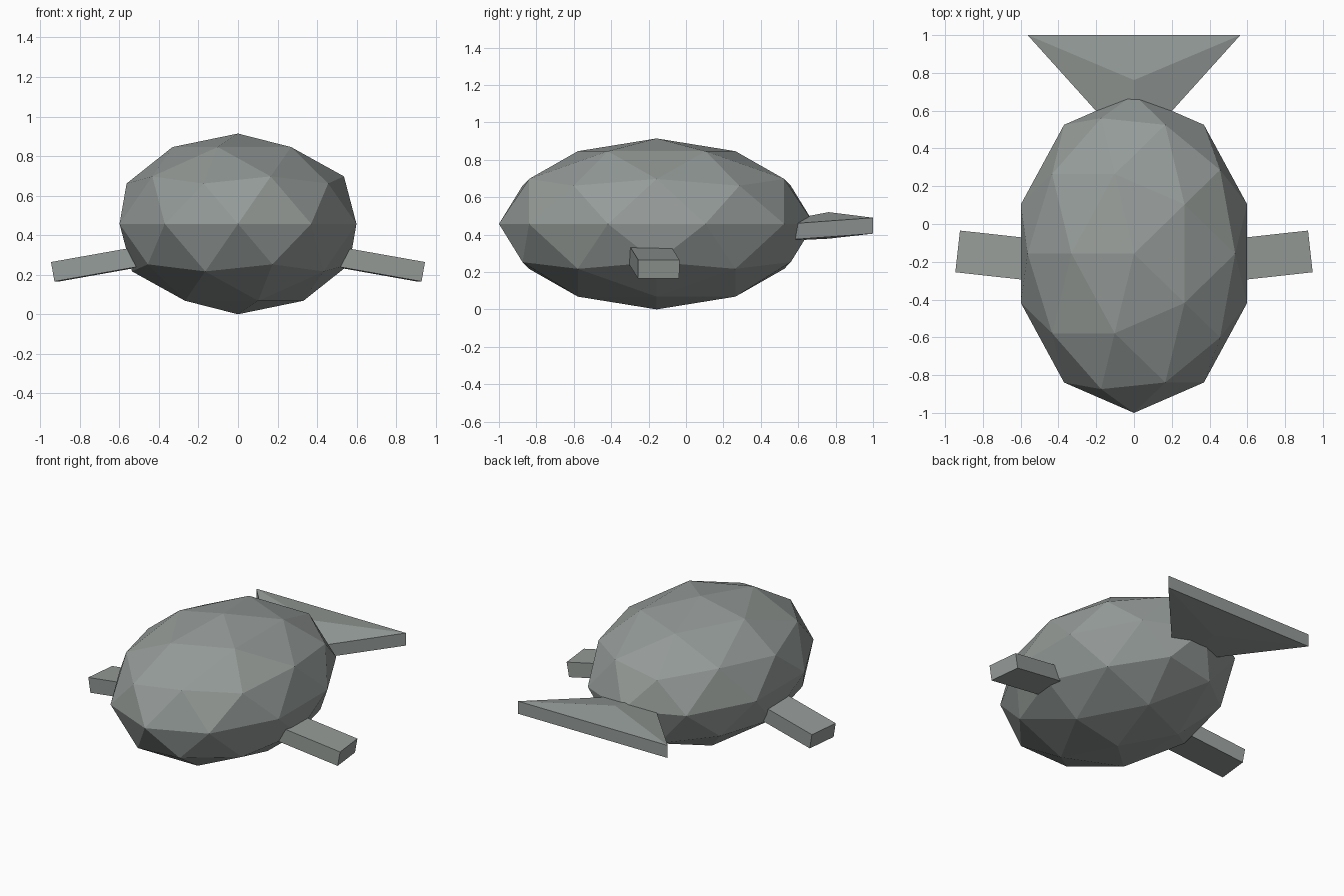
import bpy
import bmesh
import math
from mathutils import Matrix, Vector

if "Cube" in bpy.data.objects:
    bpy.data.objects.remove(bpy.data.objects["Cube"], do_unlink=True)

# Single stone grey for the whole model
grey = bpy.data.materials.new("stone_grey")
grey.use_nodes = True
colour = (0.30, 0.33, 0.315, 1)
grey.diffuse_color = colour
grey.node_tree.nodes["Principled BSDF"].inputs["Base Color"].default_value = colour


def add_part(name, bm):
    bmesh.ops.recalc_face_normals(bm, faces=bm.faces)
    mesh = bpy.data.meshes.new(name)
    bm.to_mesh(mesh)
    bm.free()
    mesh.materials.append(grey)
    obj = bpy.data.objects.new(name, mesh)
    bpy.context.collection.objects.link(obj)
    return obj


# Faceted egg-shaped body, its pattern turned half way round
bm = bmesh.new()
bmesh.ops.create_icosphere(
    bm, subdivisions=2, radius=1,
    matrix=Matrix.Translation((0, -0.157, 0.457))
    @ Matrix.Diagonal((0.63, 0.843, 0.457, 1))
    @ Matrix.Rotation(math.pi, 4, "Z"))
add_part("body", bm)

# Side fins: slabs drooping outwards and swept slightly back
FIN_LENGTH = 0.55
for name, side in (("left_fin", 1), ("right_fin", -1)):
    bm = bmesh.new()
    bmesh.ops.create_cube(bm, size=1, matrix=(
        Matrix.Diagonal((side, 1, 1, 1))
        @ Matrix.Translation((0.925, -0.146, 0.215))
        @ Matrix.Rotation(math.radians(6.3), 4, "Z")
        @ Matrix.Rotation(math.radians(10), 4, "Y")
        @ Matrix.Translation((-FIN_LENGTH / 2, 0, 0))
        @ Matrix.Diagonal((FIN_LENGTH, 0.222, 0.1, 1))))
    add_part(name, bm)

# Tail fin: tilted triangular slab with a raised point in the middle of each cap
bm = bmesh.new()
outline = [(0, 0.376), (0.563, 1), (-0.563, 1)]


def tail_ring(back_z):
    return [bm.verts.new((x, y, back_z + 0.073 * (y - 1))) for x, y in outline]


top, bottom = tail_ring(0.49), tail_ring(0.405)
top_peak = bm.verts.new(Vector((0, 0.762, 0.52)))
bottom_peak = bm.verts.new(Vector((0, 0.762, 0.378)))
for i in range(3):
    j = (i + 1) % 3
    bm.faces.new((top[i], top[j], top_peak))
    bm.faces.new((bottom[j], bottom[i], bottom_peak))
    bm.faces.new((bottom[i], bottom[j], top[j], top[i]))
add_part("tail_fin", bm)
